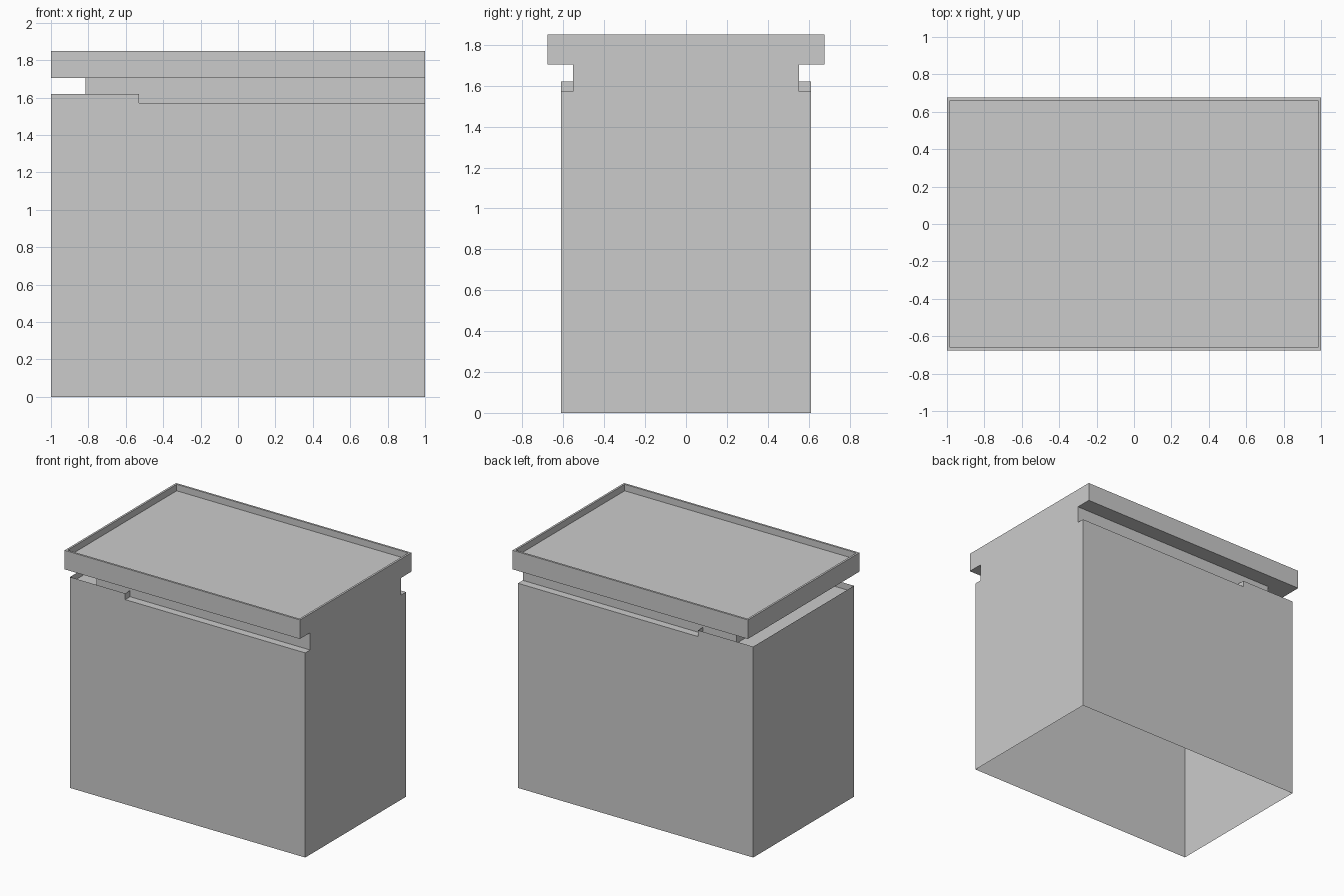
import bpy
import bmesh

if "Cube" in bpy.data.objects:
    bpy.data.objects.remove(bpy.data.objects["Cube"])

BODY_Y, NECK_Y, TRAY_Y = 0.612, 0.553, 0.677
LEDGE_Z, LIP_Z, TRAY_Z, TOP_Z = 1.572, 1.62, 1.704, 1.85
NECK_X, LIP_X = -0.815, -0.53
RIM, RECESS = 0.022, 0.05


def rect(x0, x1, y):
    return [(x0, -y), (x1, -y), (x1, y), (x0, y)]


def finish(name, bm):
    mesh = bpy.data.meshes.new(name)
    bm.to_mesh(mesh)
    bm.free()
    obj = bpy.data.objects.new(name, mesh)
    bpy.context.collection.objects.link(obj)


def walls(name, path, z0, z1, closed=True, top=False):
    """Thin upright walls along a path, with an optional top sheet."""
    bm = bmesh.new()
    low = [bm.verts.new((x, y, z0)) for x, y in path]
    high = [bm.verts.new((x, y, z1)) for x, y in path]
    n = len(path)
    for i in range(n if closed else n - 1):
        j = (i + 1) % n
        bm.faces.new((low[i], low[j], high[j], high[i]))
    if top:
        bm.faces.new(high)
    finish(name, bm)


# Cabinet body: thin shell, open underneath, with a flat ledge on top
walls("body", rect(-1, 1, BODY_Y), 0, LEDGE_Z, top=True)

# Raised lip around the left end of the ledge
walls("end_lip", [(LIP_X, -NECK_Y), (LIP_X, -BODY_Y), (-1, -BODY_Y),
                  (-1, BODY_Y), (LIP_X, BODY_Y), (LIP_X, NECK_Y)],
      LEDGE_Z, LIP_Z, closed=False)

# Narrow neck carrying the tray
walls("neck", rect(NECK_X, 1, NECK_Y), LEDGE_Z, TRAY_Z)

# Overhanging tray: box with an inset, sunken top
bm = bmesh.new()
bmesh.ops.create_cube(bm, size=1)
bmesh.ops.scale(bm, vec=(2, 2 * TRAY_Y, TOP_Z - TRAY_Z), verts=bm.verts)
bmesh.ops.translate(bm, vec=(0, 0, (TOP_Z + TRAY_Z) / 2), verts=bm.verts)
bm.normal_update()
top = max(bm.faces, key=lambda f: f.calc_center_median().z)
bmesh.ops.inset_region(bm, faces=[top], thickness=RIM)
sunk = bmesh.ops.extrude_discrete_faces(bm, faces=[top])["faces"][0]
bmesh.ops.translate(bm, vec=(0, 0, -RECESS), verts=sunk.verts)
bmesh.ops.recalc_face_normals(bm, faces=bm.faces)
finish("tray", bm)
